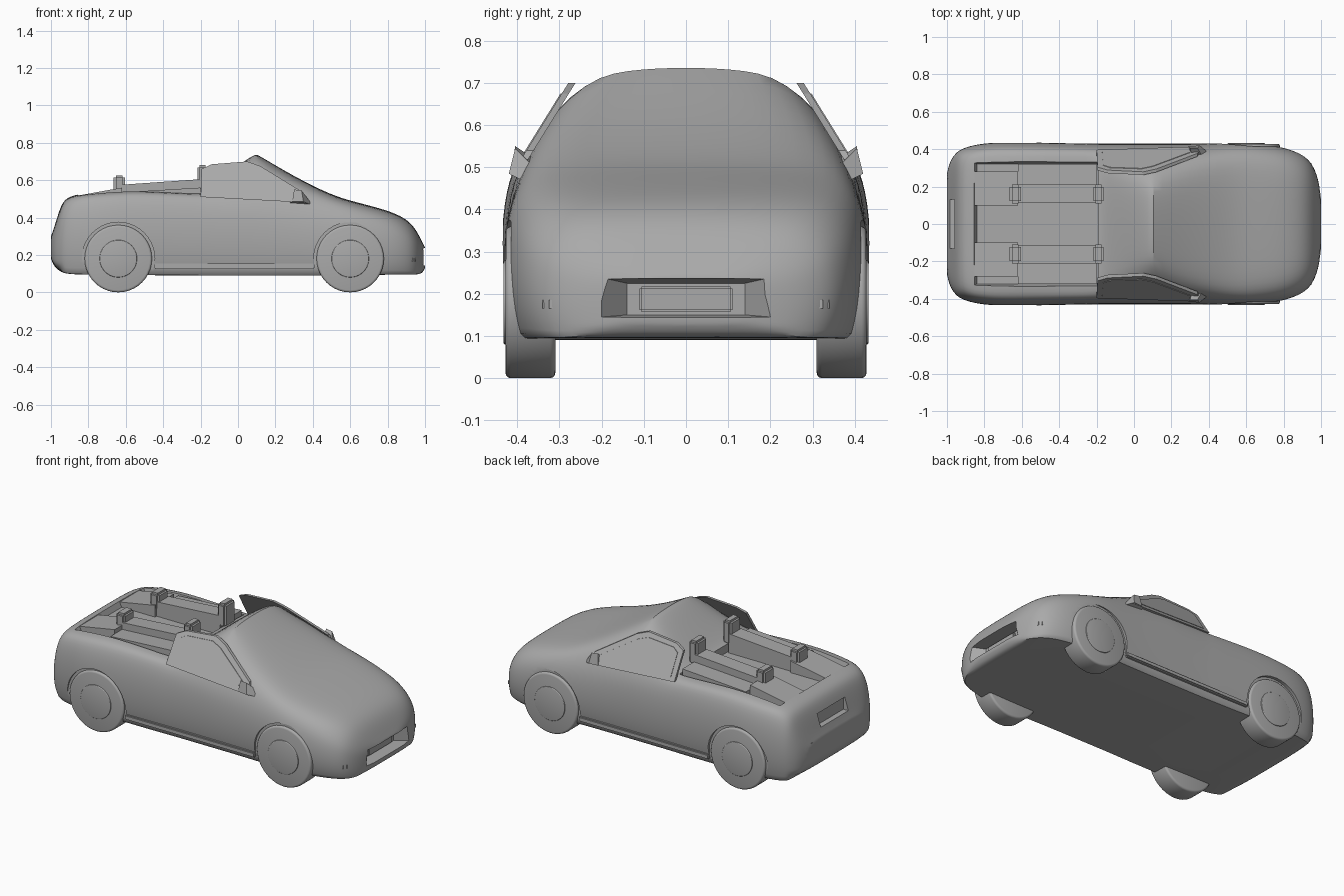
import bpy
import bmesh
import math

cube = bpy.data.objects.get("Cube")
if cube:
    bpy.data.objects.remove(cube)

grey = bpy.data.materials.new("plain_grey")
grey.use_nodes = True
grey.diffuse_color = (0.4, 0.4, 0.4, 1)
grey.node_tree.nodes["Principled BSDF"].inputs["Base Color"].default_value = (0.4, 0.4, 0.4, 1)


def add_object(name, bm):
    bmesh.ops.recalc_face_normals(bm, faces=bm.faces)
    mesh = bpy.data.meshes.new(name)
    bm.to_mesh(mesh)
    bm.free()
    obj = bpy.data.objects.new(name, mesh)
    bpy.context.collection.objects.link(obj)
    mesh.materials.append(grey)
    return obj


def activate(obj):
    bpy.ops.object.select_all(action='DESELECT')
    obj.select_set(True)
    bpy.context.view_layer.objects.active = obj


def smooth(obj, degrees=35):
    activate(obj)
    bpy.ops.object.shade_smooth_by_angle(angle=math.radians(degrees))


def loft(name, rings):
    """Skin a list of closed rings and cap both ends."""
    bm = bmesh.new()
    rows = [[bm.verts.new(p) for p in ring] for ring in rings]
    count = len(rows[0])
    for a, b in zip(rows, rows[1:]):
        for i in range(count):
            j = (i + 1) % count
            bm.faces.new((a[i], a[j], b[j], b[i]))
    bm.faces.new(rows[0])
    bm.faces.new(rows[-1])
    return add_object(name, bm)


def prism(name, outline, inner, outer):
    """Side outline (x, z) spanned between two y positions or y functions of z."""
    def y_at(y, z):
        return y(z) if callable(y) else y
    return loft(name, [[(x, y_at(y, z), z) for x, z in outline] for y in (inner, outer)])


def box(name, centre, size, bevel=0.0):
    bm = bmesh.new()
    bmesh.ops.create_cube(bm, size=1)
    for v in bm.verts:
        v.co = [c + a * s for c, a, s in zip(centre, v.co, size)]
    if bevel:
        bmesh.ops.bevel(bm, geom=bm.edges[:], offset=bevel, segments=2, affect='EDGES')
    return add_object(name, bm)


def disc(name, x, z, radius, y_inner, y_outer, bevel=0.0):
    """Cylinder with its axle along y."""
    outline = [(x + radius * math.cos(k * math.tau / 40), z + radius * math.sin(k * math.tau / 40))
               for k in range(40)]
    obj = prism(name, outline, y_inner, y_outer)
    if bevel:
        mod = obj.modifiers.new("rounding", 'BEVEL')
        mod.width, mod.segments = bevel, 3
        activate(obj)
        bpy.ops.object.modifier_apply(modifier=mod.name)
    smooth(obj)
    return obj


def cut(target, cutter):
    mod = target.modifiers.new("cut", 'BOOLEAN')
    mod.operation, mod.object, mod.solver = 'DIFFERENCE', cutter, 'EXACT'
    activate(target)
    bpy.ops.object.modifier_apply(modifier=mod.name)
    bpy.data.objects.remove(cutter)


# Body stations: x, half width, floor, top, belt, half width of the top
stations = [
    (-1, .27, .18, .30, .28, .2), (-.985, .34, .14, .34, .31, .26),
    (-.95, .385, .11, .46, .42, .3), (-.92, .405, .1, .505, .47, .32),
    (-.86, .425, .095, .525, .5, .35), (-.75, .44, .095, .535, .51, .36),
    (-.6, .44, .095, .55, .52, .36), (-.4, .435, .09, .54, .52, .36),
    (-.21, .432, .09, .53, .51, .36), (-.17, .43, .09, .54, .51, .34),
    (.05, .43, .09, .72, .51, .275), (.1, .43, .09, .74, .505, .27),
    (.3, .43, .09, .62, .48, .335), (.5, .435, .09, .52, .455, .35),
    (.62, .437, .09, .485, .43, .34), (.8, .415, .095, .44, .38, .32),
    (.9, .375, .095, .395, .33, .28), (.95, .33, .095, .34, .29, .24),
    (.985, .25, .1, .27, .24, .18), (1, .14, .13, .24, .22, .1)]


def section(x, w, floor, top, belt, r):
    h = belt - floor
    half = [(.93 * w, floor), (.975 * w, floor + .17 * h), (w, floor + .45 * h),
            (.985 * w, floor + .76 * h), (.925 * w, belt),
            (r, top - .15 * (top - belt)), (.5 * r, top - .02 * (top - belt))]
    right = [(x, y, z) for y, z in half]
    left = [(x, -y, z) for y, z in reversed(half)]
    return right + [(x, 0, top)] + left + [(x, 0, floor)]


body = loft("body", [section(*s) for s in stations])
bm = bmesh.new()
bm.from_mesh(body.data)
crease = bm.edges.layers.float.new("crease_edge")
ends = (stations[0][0], stations[-1][0])
for e in bm.edges:
    a, b = (v.co for v in e.verts)
    under = all(p.z < .2 and abs(p.y) > .1 for p in (a, b))
    if abs(a.x - b.x) > .001 and under and abs(a.z - b.z) < .02 and max(a.z, b.z) < .12:
        e[crease] = .8
    elif any(abs(a.x - x) < .001 and abs(b.x - x) < .001 for x in ends):
        e[crease] = .7
    elif abs(a.x - .1) < .01 and abs(b.x - .1) < .01 and min(a.z, b.z) > .6:
        e[crease] = .8
bm.to_mesh(body.data)
bm.free()
sub = body.modifiers.new("smooth_form", 'SUBSURF')
sub.levels = 2
activate(body)
bpy.ops.object.modifier_apply(modifier=sub.name)

# Open cockpit, grille mouth, rear plate recess
cut(body, loft("cockpit_cutter", [
    [(-.84, -.32, .49), (-.19, -.32, .49), (-.19, .32, .49), (-.84, .32, .49)],
    [(-.89, -.35, .6), (-.19, -.35, .6), (-.19, .35, .6), (-.89, .35, .6)]]))
cut(body, loft("grille_cutter", [
    [(.93, -.14, .15), (.93, .14, .15), (.93, .14, .225), (.93, -.14, .225)],
    [(1.05, -.26, .14), (1.05, .26, .14), (1.05, .23, .245), (1.05, -.23, .245)]]))
cut(body, box("plate_cutter", (-1, 0, .385), (.1, .26, .075)))

# Shallow wheel arches
for axle in (-.64, .6):
    for s in (-1, 1):
        cut(body, disc("arch_cutter", axle, .18, .195, s * .415, s * .5))
smooth(body, 30)

box("number_plate", (.935, 0, .187), (.02, .22, .06), .004)
box("front_bumper_lip", (.94, 0, .115), (.04, .42, .03), .008)
box("rear_bumper_ledge", (-.975, 0, .29), (.045, .5, .03), .008)


def glass_y(side, offset):
    return lambda z: side * (.4 + offset - .62 * (z - .5))


window = [(-.2, .51), (-.195, .66), (-.14, .685), (.05, .7), (.12, .675), (.34, .54), (.36, .48)]
pane = [(-.17, .53), (-.165, .645), (-.13, .665), (.04, .675), (.1, .655), (.3, .535), (.28, .51)]

for s, side in ((1, "left"), (-1, "right")):
    # Wheels with a raised hub
    for axle, end in ((-.64, "rear"), (.6, "front")):
        disc(f"{end}_{side}_wheel", axle, .18, .18, s * .31, s * .428, .012)
        disc(f"{end}_{side}_hub", axle, .18, .1, s * .42, s * .433, .004)

    # Side window frame and its pane
    prism(f"{side}_window_frame", window, glass_y(s, -.014), glass_y(s, .003))
    prism(f"{side}_window_pane", pane, glass_y(s, -.01), glass_y(s, .006))

    # Door mirror
    loft(f"{side}_mirror", [
        [(.26, s * .37, .47), (.4, s * .38, .465), (.36, s * .37, .51), (.31, s * .36, .52)],
        [(.29, s * .415, .485), (.35, s * .42, .485), (.34, s * .405, .545), (.3, s * .405, .55)]])

    # Seats, headrests and the sloping rear covers
    prism(f"{side}_seat_top", [(-.63, .47), (-.63, .575), (-.2, .605), (-.2, .47)], s * .115, s * .21)
    prism(f"{side}_seat_side", [(-.62, .47), (-.62, .535), (-.2, .56), (-.2, .47)], s * .2, s * .32)
    box(f"front_{side}_headrest", (-.19, s * .16, .61), (.055, .1, .14), .012)
    box(f"rear_{side}_headrest", (-.635, s * .16, .575), (.06, .1, .1), .012)
    prism(f"{side}_rear_cover", [(-.87, .48), (-.62, .48), (-.62, .56), (-.87, .515)], s * .1, s * .28)

    # Fog lamp and rocker strip
    lamp = box(f"{side}_fog_lamp", (.925, s * .315, .175), (.05, .05, .05), .015)
    smooth(lamp)
    box(f"{side}_sill", (-.02, s * .418, .14), (.86, .024, .03), .006)
